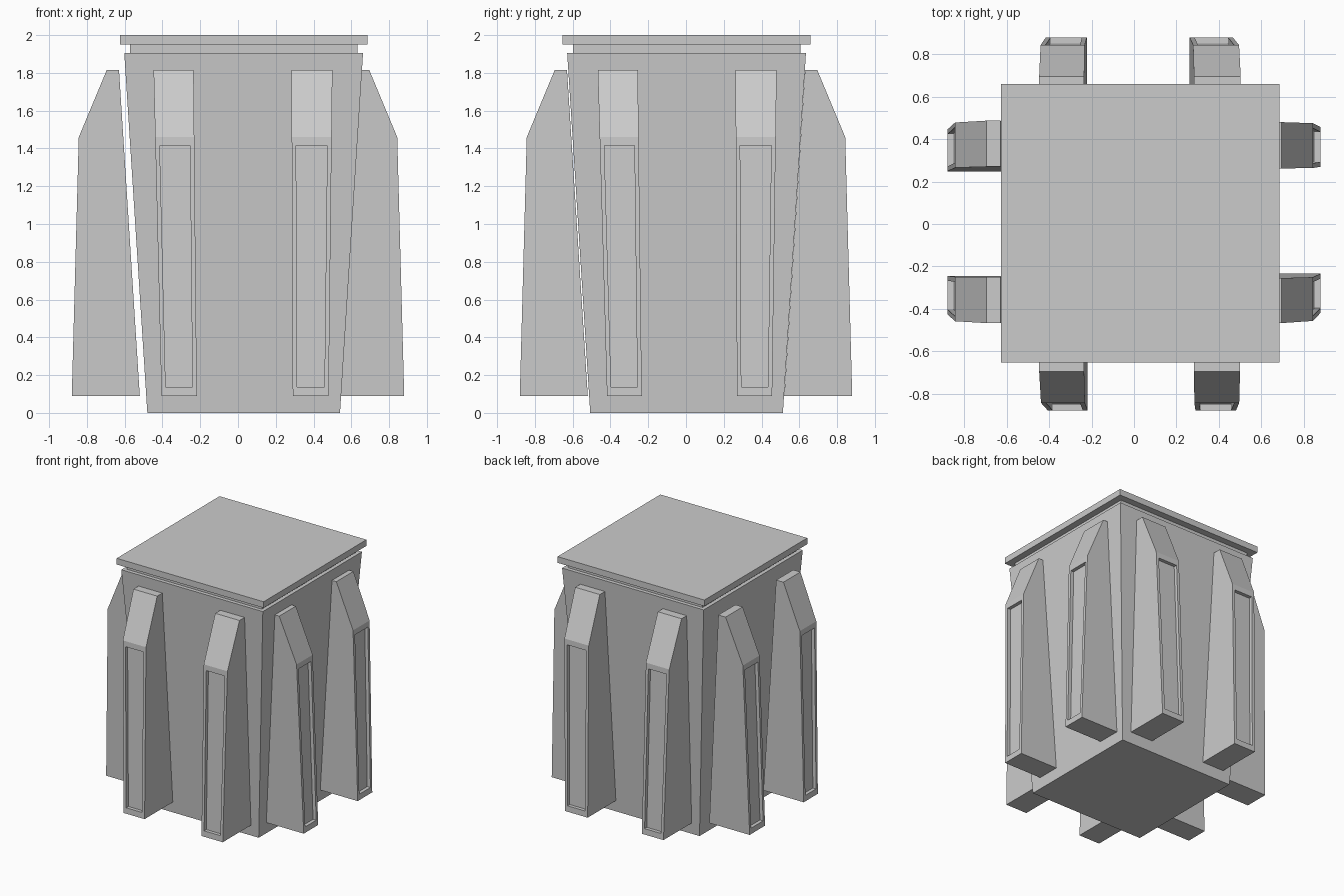
import bpy, bmesh
from mathutils import Vector

if "Cube" in bpy.data.objects:
    bpy.data.objects.remove(bpy.data.objects["Cube"])


def mesh_object(name, bm):
    bmesh.ops.recalc_face_normals(bm, faces=bm.faces[:])
    me = bpy.data.meshes.new(name)
    bm.to_mesh(me)
    bm.free()
    ob = bpy.data.objects.new(name, me)
    bpy.context.collection.objects.link(ob)
    return ob


def tapered_box(name, centre, z0, half0, z1, half1):
    bm = bmesh.new()
    bmesh.ops.create_cube(bm, size=2)
    for v in bm.verts:
        h, z = (half0, z0) if v.co.z < 0 else (half1, z1)
        v.co = (centre[0] + v.co.x * h, centre[1] + v.co.y * h, z)
    return mesh_object(name, bm)


# Planter body, neck and lid (slightly off the ring of fins)
C = (0.03, 0.003)
tapered_box("body", C, 0.0, 0.51, 1.905, 0.632)
tapered_box("neck", C, 1.905, 0.602, 1.95, 0.602)
tapered_box("lid", C, 1.95, 0.656, 2.0, 0.656)

Z0, Z1, ZK = 0.09, 1.815, 1.46
# Fin side profile: distance from the centre, height
PROFILE = [(0.52, Z0), (0.88, Z0), (0.843, ZK), (0.695, Z1), (0.63, Z1)]


def fin(name, axis, sign, top, bottom):
    """Buttress fin facing sign*axis; top and bottom give its sideways extent."""
    def edge(i, z):
        return bottom[i] + (top[i] - bottom[i]) * (z - Z0) / (Z1 - Z0)

    def point(d, side, z):
        return Vector((sign * d, side, z) if axis == 'x' else (side, sign * d, z))

    bm = bmesh.new()
    rows = [[bm.verts.new(point(d, edge(i, z), z)) for d, z in PROFILE] for i in (0, 1)]
    bm.faces.new(rows[0])
    bm.faces.new(rows[1][::-1])
    n = len(PROFILE)
    for k in range(n):
        m = (k + 1) % n
        f = bm.faces.new((rows[0][k], rows[1][k], rows[1][m], rows[0][m]))
        if k == 1:
            outer = f
    bmesh.ops.recalc_face_normals(bm, faces=bm.faces[:])
    # Recessed outer panel
    bmesh.ops.inset_region(bm, faces=[outer], thickness=0.02)
    mid = outer.calc_center_median().z
    for v in outer.verts:
        z = 0.137 if v.co.z < mid else 1.416
        s = v.co.y if axis == 'x' else v.co.x
        lo, hi = edge(0, z), edge(1, z)
        side = lo + 0.023 if s < (lo + hi) / 2 else hi - 0.023
        d = 0.88 + (0.843 - 0.88) * (z - Z0) / (ZK - Z0)
        v.co = point(d, side, z)
    new = bmesh.ops.extrude_discrete_faces(bm, faces=[outer])["faces"]
    for v in new[0].verts:
        v.co += point(-0.028, 0, 0)
    return mesh_object(name, bm)


# Eight fins, two per side
FINS = [
    ("front_fin_left", 'y', -1, (-0.447, -0.235), (-0.405, -0.218)),
    ("front_fin_right", 'y', -1, (0.283, 0.50), (0.29, 0.48)),
    ("back_fin_left", 'y', 1, (-0.447, -0.235), (-0.415, -0.222)),
    ("back_fin_right", 'y', 1, (0.283, 0.503), (0.262, 0.465)),
    ("right_fin_front", 'x', 1, (-0.467, -0.255), (-0.418, -0.234)),
    ("right_fin_back", 'x', 1, (0.262, 0.48), (0.27, 0.456)),
    ("left_fin_front", 'x', -1, (-0.467, -0.25), (-0.425, -0.245)),
    ("left_fin_back", 'x', -1, (0.27, 0.487), (0.248, 0.445)),
]
for spec in FINS:
    fin(*spec)
